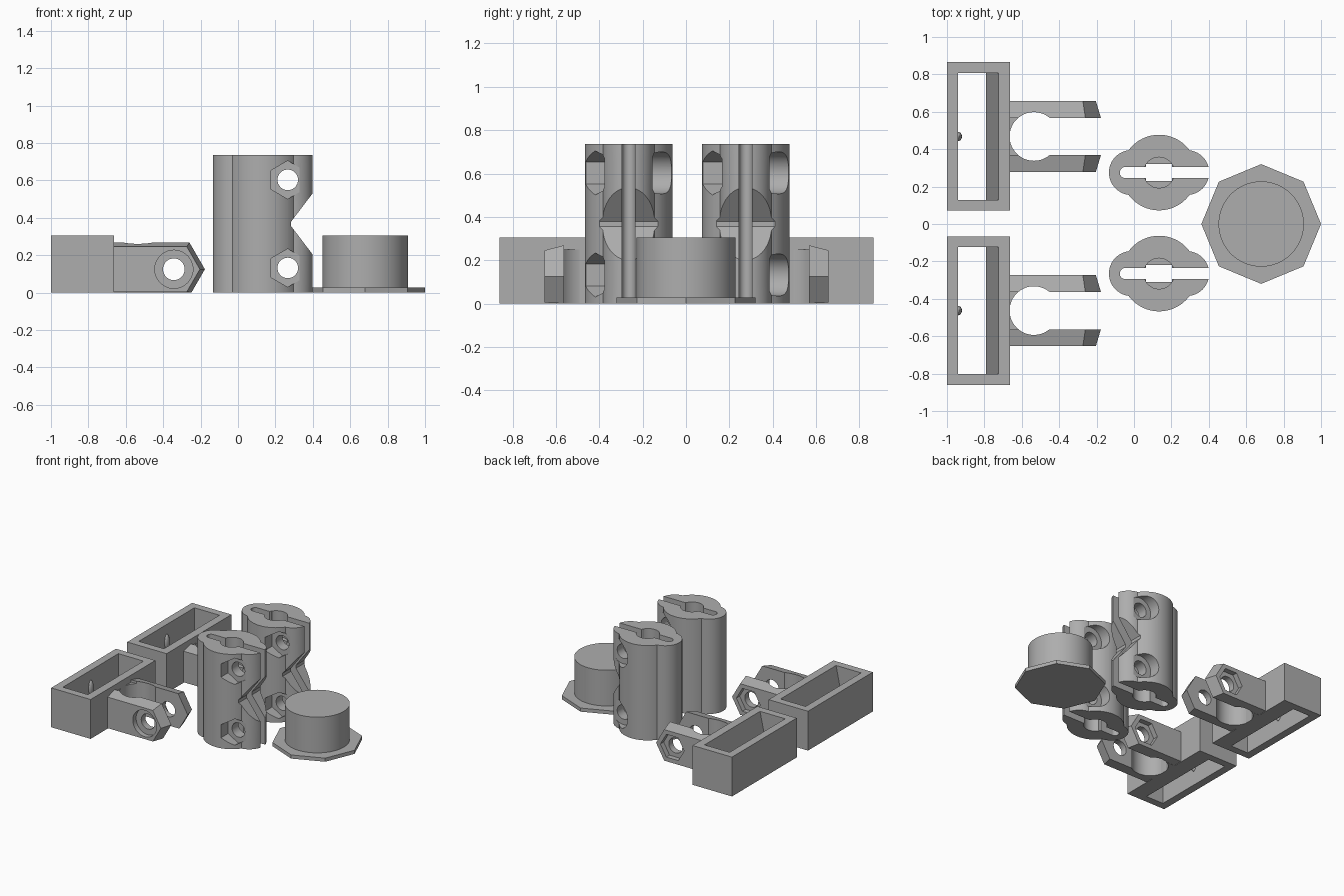
import bpy, bmesh, math
from mathutils import Vector

cube = bpy.data.objects.get("Cube")
if cube:
    bpy.data.objects.remove(cube, do_unlink=True)

gray = bpy.data.materials.new("plain gray")
gray.use_nodes = True
color = (0.42, 0.42, 0.42, 1)
gray.diffuse_color = color
gray.node_tree.nodes["Principled BSDF"].inputs["Base Color"].default_value = color


def loft(name, first, second):
    """Closed solid between two matching loops of 3D points."""
    bm = bmesh.new()
    a = [bm.verts.new(p) for p in first]
    b = [bm.verts.new(p) for p in second]
    bm.faces.new(a)
    bm.faces.new(b)
    for i in range(len(a)):
        j = (i + 1) % len(a)
        bm.faces.new((a[i], a[j], b[j], b[i]))
    bmesh.ops.recalc_face_normals(bm, faces=bm.faces)
    mesh = bpy.data.meshes.new(name)
    bm.to_mesh(mesh)
    bm.free()
    mesh.materials.append(gray)
    obj = bpy.data.objects.new(name, mesh)
    bpy.context.collection.objects.link(obj)
    return obj


def prism_z(name, pts, low, high):
    return loft(name, [(x, y, low) for x, y in pts], [(x, y, high) for x, y in pts])


def prism_y(name, pts, low, high):
    return loft(name, [(x, low, z) for x, z in pts], [(x, high, z) for x, z in pts])


def ring(u, v, radius, sides=64, turn=0.0):
    steps = [turn + math.tau * i / sides for i in range(sides)]
    return [(u + radius * math.cos(t), v + radius * math.sin(t)) for t in steps]


def rect(u0, u1, v0, v1):
    return [(u0, v0), (u1, v0), (u1, v1), (u0, v1)]


def combine(obj, other, operation="DIFFERENCE"):
    """Apply a boolean and discard the second solid."""
    mod = obj.modifiers.new("combine", "BOOLEAN")
    mod.operation = operation
    mod.solver = "EXACT"
    mod.object = other
    bpy.ops.object.select_all(action="DESELECT")
    bpy.context.view_layer.objects.active = obj
    obj.select_set(True)
    bpy.ops.object.modifier_apply(modifier=mod.name)
    bpy.data.objects.remove(other, do_unlink=True)


def finish(obj):
    bpy.ops.object.select_all(action="DESELECT")
    bpy.context.view_layer.objects.active = obj
    obj.select_set(True)
    bpy.ops.object.shade_smooth_by_angle(angle=math.radians(25))


def place_pair(obj, name, x, y_back, y_front):
    """Put the part at the back and a copy at the front."""
    finish(obj)
    obj.name = "back_" + name
    obj.location = (x, y_back, 0)
    twin = obj.copy()
    twin.data = obj.data.copy()
    twin.name = "front_" + name
    twin.location = (x, y_front, 0)
    bpy.context.collection.objects.link(twin)


# Rectangular sleeve with one sloping inner wall
TOP = 0.305
sleeve = prism_z("sleeve", rect(-1, -0.662, -0.397, 0.397), 0, TOP)
slope = 0.065 / TOP
opening = [(-0.94, -0.1), (-0.79 - 0.1 * slope, -0.1),
           (-0.725 + 0.1 * slope, TOP + 0.1), (-0.94, TOP + 0.1)]
combine(sleeve, prism_y("opening", opening, -0.34, 0.34))

# Fork arms with tapered pointed ends
BOLT_X, BOLT_Z = -0.343, 0.125


def arm_profile(radius, y):
    rise = radius * math.cos(math.pi / 6)
    tip = BOLT_X + radius
    low = max(0, BOLT_Z - rise)
    top = BOLT_Z + rise
    lean = math.tan(math.pi / 6)
    return [(-0.68, y, low), (tip - (BOLT_Z - low) * lean, y, low), (tip, y, BOLT_Z),
            (tip - rise * lean, y, top), (-0.68, y, top)]


fork = prism_z("web", rect(-0.68, -0.54, -0.12, 0.12), 0, 0.25)
for side in (-1, 1):
    arm = loft("arm", arm_profile(0.166, side * 0.1), arm_profile(0.139, side * 0.19))
    combine(fork, arm, "UNION")
combine(fork, prism_z("round_gap", ring(-0.535, 0, 0.13), -0.1, 0.4))
combine(fork, prism_y("bolt_hole", ring(BOLT_X, BOLT_Z, 0.058, 32), -0.3, 0.3))
combine(fork, prism_y("head_recess", ring(BOLT_X, BOLT_Z, 0.102, 48), -0.3, -0.15))
combine(fork, prism_y("nut_recess", ring(BOLT_X, BOLT_Z, 0.102, 6), 0.15, 0.3))
combine(fork, prism_y("sleeve_clearance", rect(-0.9, -0.664, -0.1, 0.4), -0.3, 0.3))
place_pair(fork, "fork", 0, 0.468, -0.463)

# Small bump on the inner sleeve wall
bm = bmesh.new()
bmesh.ops.create_uvsphere(bm, u_segments=24, v_segments=12, radius=1)
bmesh.ops.scale(bm, vec=(0.02, 0.025, 0.06), verts=bm.verts)
bmesh.ops.translate(bm, vec=Vector((-0.94, 0, 0.17)), verts=bm.verts)
bump_mesh = bpy.data.meshes.new("bump")
bm.to_mesh(bump_mesh)
bm.free()
bump_mesh.materials.append(gray)
bump = bpy.data.objects.new("bump", bump_mesh)
bpy.context.collection.objects.link(bump)
place_pair(bump, "sleeve_bump", 0, 0.468, -0.463)
place_pair(sleeve, "sleeve", 0, 0.468, -0.463)

# Tall split clamp: round body with two side lobes
HIGH = 0.735
clamp = prism_z("clamp", ring(0, 0, 0.202, 96), 0, HIGH)
lobes = [(0.148 + 0.12 * math.cos(t), 0.12 * math.sin(t))
         for t in [math.pi * (i / 32 - 0.5) for i in range(33)]]
lobes += [(-x, -y) for x, y in lobes]
combine(clamp, prism_z("lobes", lobes, 0, HIGH), "UNION")

# Slot, open on one side and rounded at the other end
slot = [(0.4, -0.03), (0.4, 0.03)]
slot += [(-0.18 - 0.03 * math.sin(t), 0.03 * math.cos(t))
         for t in [math.pi * i / 16 for i in range(17)]]
combine(clamp, prism_z("slot", slot, -0.1, HIGH + 0.1))
combine(clamp, prism_z("wide_slot", rect(-0.07, 0.07, -0.045, 0.045), -0.1, HIGH + 0.1))
for low, high in ((-0.1, 0.2), (HIGH - 0.2, HIGH + 0.1)):
    combine(clamp, prism_z("bore", ring(0, 0, 0.082), low, high))

# V notch in the open side
mid = HIGH / 2
notch = [(0.15, mid - 0.012), (0.15, mid + 0.012), (0.285, mid + 0.19), (0.285, mid - 0.19)]
combine(clamp, prism_y("notch", notch, -0.3, 0.3))

# Bolt holes with a hexagonal recess in front and a round one behind
for z in (0.132, 0.603):
    combine(clamp, prism_y("hole", ring(0.132, z, 0.055, 32), -0.3, 0.3))
    combine(clamp, prism_y("nut_recess", ring(0.132, z, 0.102, 6, math.pi / 6), -0.3, -0.11))
    combine(clamp, prism_y("head_recess", ring(0.132, z, 0.097, 48), 0.11, 0.3))
place_pair(clamp, "clamp", 0.134, 0.275, -0.265)

# Round plug on an octagonal base
finish(prism_z("plug_base", ring(0.68, 0, 0.32, 8), 0, 0.028))
finish(prism_z("plug", ring(0.68, 0, 0.228, 96), 0.028, TOP))
